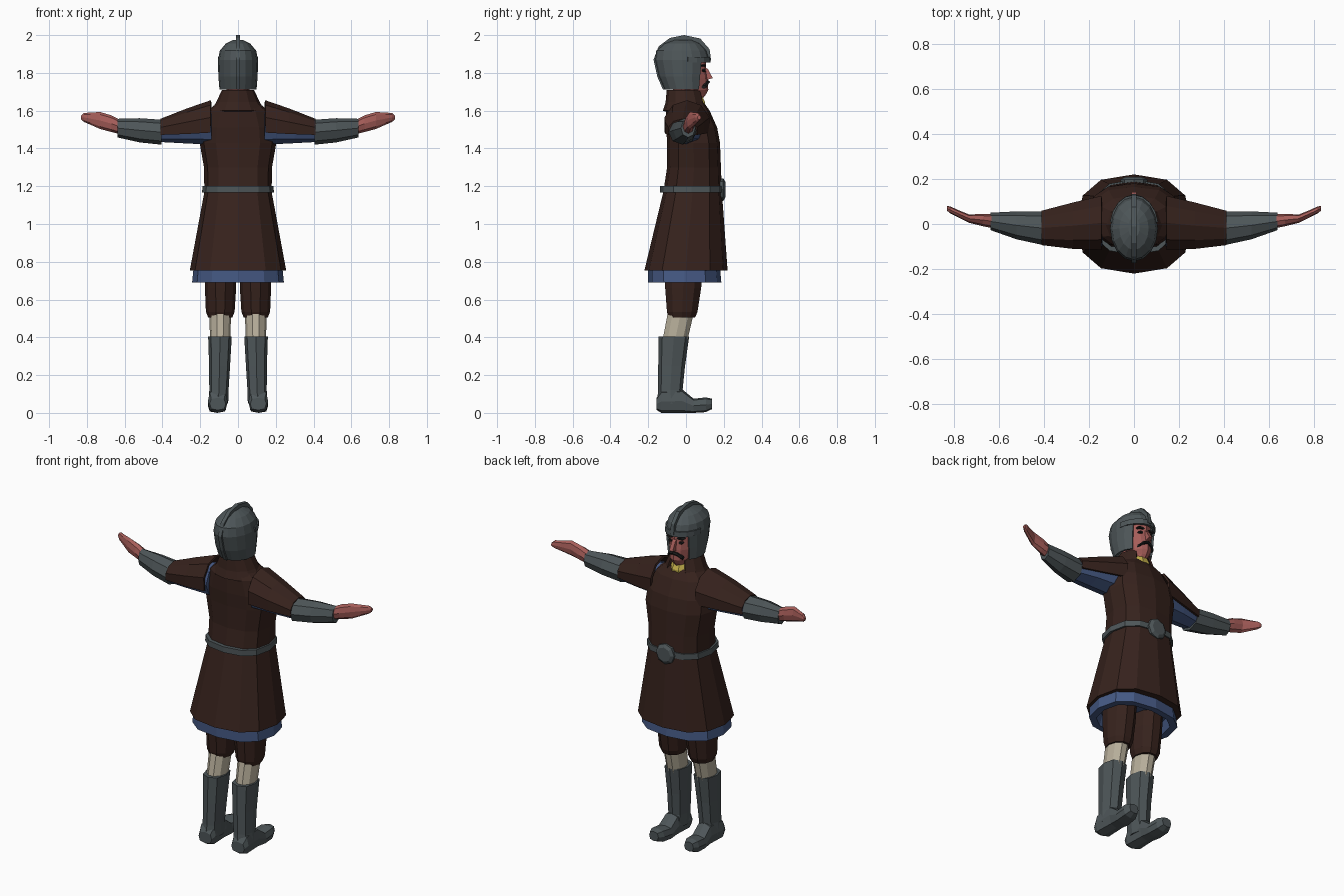
import bpy, bmesh, math

COLORS = {
    "steel": (0.075, 0.092, 0.098), "brown": (0.037, 0.016, 0.012),
    "blue": (0.06, 0.10, 0.23), "skin": (0.38, 0.11, 0.10),
    "cream": (0.48, 0.43, 0.33), "yellow": (0.55, 0.43, 0.07),
    "black": (0.01, 0.01, 0.01),
}
MATS = {}
for key, rgb in COLORS.items():
    MATS[key] = bpy.data.materials.new(key)
    MATS[key].diffuse_color = (*rgb, 1)


def finish(bm, name, color, mirror=False, thick=0):
    bmesh.ops.recalc_face_normals(bm, faces=bm.faces)
    me = bpy.data.meshes.new(name)
    bm.to_mesh(me)
    bm.free()
    ob = bpy.data.objects.new(name, me)
    bpy.context.collection.objects.link(ob)
    me.materials.append(MATS[color])
    if thick:
        s = ob.modifiers.new("thickness", "SOLIDIFY")
        s.thickness = thick
        s.offset = -1
    if mirror:
        ob.modifiers.new("mirror", "MIRROR")
    return ob


def loft_bm(axis, rings, n=12, power=1.0, arc=None, cap=True):
    """Rings are (position on axis, a_min, a_max, b_min, b_max)."""
    bm = bmesh.new()
    loops = []
    for t, a0, a1, b0, b1 in rings:
        loop = []
        for i in range(n):
            if arc:
                ang = math.radians(arc[0] + (arc[1] - arc[0]) * i / (n - 1))
            else:
                ang = 2 * math.pi * i / n
            c, s = math.cos(ang), math.sin(ang)
            a = (a0 + a1) / 2 + (a1 - a0) / 2 * math.copysign(abs(c) ** power, c)
            b = (b0 + b1) / 2 + (b1 - b0) / 2 * math.copysign(abs(s) ** power, s)
            co = {"x": (t, a, b), "y": (a, t, b), "z": (a, b, t)}[axis]
            loop.append(bm.verts.new(co))
        loops.append(loop)
    for l0, l1 in zip(loops, loops[1:]):
        for i in range(n - 1 if arc else n):
            j = (i + 1) % n
            bm.faces.new((l0[i], l0[j], l1[j], l1[i]))
    if cap and not arc:
        bm.faces.new(loops[0])
        bm.faces.new(loops[-1])
    return bm


def loft(name, color, axis, rings, mirror=False, thick=0, **kw):
    return finish(loft_bm(axis, rings, **kw), name, color, mirror, thick)


def extrude_yz(name, color, pts, half):
    """Side profile (y, z) given thickness along x."""
    bm = bmesh.new()
    f = bm.faces.new([bm.verts.new((-half, y, z)) for y, z in pts])
    r = bmesh.ops.extrude_face_region(bm, geom=[f])
    for v in r["geom"]:
        if isinstance(v, bmesh.types.BMVert):
            v.co.x = half
    return finish(bm, name, color)


# Tunic, blue hem and belt
loft("tunic", "brown", "z", [
    (0.755, -.255, .255, -.22, .22), (1.17, -.178, .178, -.12, .19),
    (1.30, -.18, .18, -.10, .185), (1.43, -.203, .203, -.10, .18),
    (1.51, -.195, .195, -.105, .165), (1.60, -.16, .16, -.105, .125),
    (1.65, -.10, .10, -.09, .09)], power=0.8)
loft("under_tunic_hem", "blue", "z", [
    (0.77, -.235, .235, -.20, .18), (0.69, -.243, .243, -.20, .187),
    (0.69, -.205, .205, -.165, .15), (0.75, -.19, .19, -.15, .14)], power=0.8)
loft("belt", "steel", "z", [
    (1.168, -.19, .19, -.137, .197), (1.202, -.188, .188, -.137, .197)], power=0.8)
loft("buckle", "steel", "y", [
    (.165, -.06, .06, 1.122, 1.242), (.197, -.06, .06, 1.122, 1.242),
    (.208, -.042, .042, 1.14, 1.224)], n=8)

# Legs: breeches, stockings and boots
loft("breeches", "brown", "z", [
    (.80, .008, .175, -.12, .10), (.66, .01, .175, -.115, .085),
    (.535, .018, .17, -.105, .065), (.505, .03, .158, -.095, .052)],
    mirror=True, n=10)
loft("stocking", "cream", "z", [
    (.53, .036, .152, -.10, .045), (.38, .042, .148, -.128, .01)], mirror=True, n=10)
loft("boot_shaft", "steel", "z", [
    (.405, .033, .158, -.145, .017), (.25, .042, .153, -.147, -.005),
    (.12, .05, .152, -.147, -.018), (.05, .052, .157, -.155, .0)],
    mirror=True, n=8, power=0.8)
loft("boot_foot", "steel", "y", [
    (-.155, .065, .15, .015, .08), (-.13, .055, .16, 0, .12),
    (-.02, .06, .155, 0, .125), (.04, .06, .16, 0, .075),
    (.105, .068, .16, .004, .082), (.138, .085, .145, .02, .075)],
    mirror=True, n=8, power=0.65)

# Arms: blue sleeve, open over-sleeve, bracer and hand
loft("sleeve", "blue", "x", [
    (.14, -.10, .10, 1.42, 1.61), (.30, -.10, .08, 1.428, 1.585),
    (.43, -.085, .05, 1.435, 1.54)], mirror=True, n=8)
loft("over_sleeve", "brown", "x", [
    (.145, -.12, .13, 1.40, 1.655), (.27, -.115, .10, 1.41, 1.612),
    (.41, -.097, .062, 1.43, 1.557)],
    mirror=True, thick=.012, n=7, arc=(-20, 200))
loft("bracer", "steel", "x", [
    (.405, -.093, .056, 1.42, 1.552), (.52, -.068, .056, 1.432, 1.56),
    (.637, -.027, .05, 1.458, 1.557)], mirror=True, n=8)
loft("hand", "skin", "x", [
    (.62, -.02, .043, 1.475, 1.55), (.67, -.01, .045, 1.487, 1.575),
    (.73, .005, .042, 1.503, 1.593), (.78, .03, .062, 1.525, 1.59),
    (.815, .047, .078, 1.54, 1.588), (.83, .06, .08, 1.553, 1.575)],
    mirror=True, n=8)

# Neck scarf and flared collar, open at the front
loft("scarf", "yellow", "z", [
    (1.60, -.07, .07, -.06, .10), (1.645, -.065, .065, -.06, .105),
    (1.675, -.055, .055, -.05, .09)], n=10)
loft("collar", "brown", "z", [
    (1.60, -.142, .142, -.122, .11), (1.645, -.115, .115, -.108, .105),
    (1.71, -.085, .085, -.102, .085)],
    thick=.01, n=11, arc=(120, 420))

# Head with nose, eyes, brows and moustache
loft("head", "skin", "z", [
    (1.63, -.045, .045, -.06, .06), (1.685, -.045, .045, -.06, .105),
    (1.71, -.06, .06, -.07, .118), (1.77, -.072, .072, -.08, .115),
    (1.82, -.074, .074, -.08, .107), (1.90, -.07, .07, -.08, .105)], n=12)
extrude_yz("nose", "skin", [(.095, 1.835), (.116, 1.82), (.142, 1.772), (.105, 1.762)], .011)
loft("eye", "black", "y", [
    (.085, .02, .048, 1.803, 1.822), (.104, .022, .046, 1.805, 1.82)], mirror=True, n=6)
loft("brow", "black", "y", [
    (.08, .012, .056, 1.832, 1.844), (.107, .012, .056, 1.832, 1.844)], mirror=True, n=6)
loft("moustache", "black", "x", [
    (0, .10, .128, 1.742, 1.762), (.025, .095, .122, 1.735, 1.756),
    (.048, .082, .108, 1.715, 1.735)], mirror=True, n=6)

# Helmet: dome with the face opening removed
bm = loft_bm("z", [
    (1.712, -.098, .098, -.115, .10), (1.78, -.104, .104, -.145, .112),
    (1.868, -.106, .106, -.165, .125), (1.918, -.096, .096, -.157, .11),
    (1.955, -.065, .065, -.115, .075), (1.975, -.025, .025, -.06, .03)], n=16)
gone = []
for f in bm.faces:
    c = f.calc_center_median()
    if (c.z < 1.868 and c.y > .07) or c.z < 1.713:
        gone.append(f)
bmesh.ops.delete(bm, geom=gone, context="FACES")
finish(bm, "helmet", "steel", thick=.012)

# Crest ridge running over the helmet from brow to nape
extrude_yz("helmet_crest", "steel", [
    (.133, 1.865), (.125, 1.925), (.075, 1.982), (-.01, 2.0), (-.085, 1.985),
    (-.145, 1.94), (-.172, 1.87), (-.152, 1.78), (-.122, 1.712),
    (-.105, 1.712), (-.14, 1.87), (-.09, 1.94), (0, 1.96), (.07, 1.94), (.105, 1.865)], .011)
# Raised brow band framing the opening
loft("helmet_brow", "steel", "z", [
    (1.855, -.108, .108, -.16, .131), (1.885, -.108, .108, -.16, .129)],
    thick=.014, n=9, arc=(10, 170))
